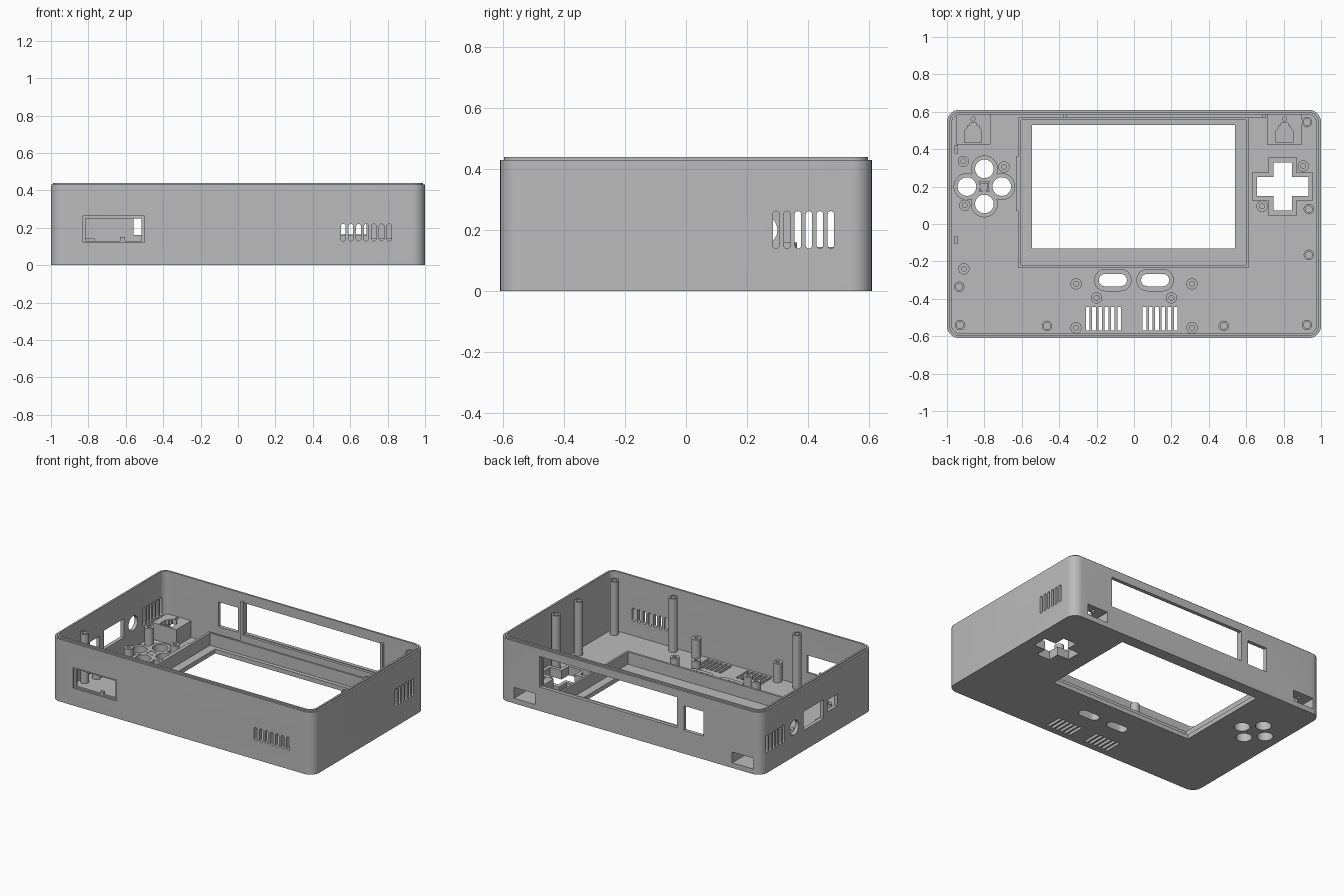
import bpy, bmesh, math

scene = bpy.context.scene
if "Cube" in bpy.data.objects:
    bpy.data.objects.remove(bpy.data.objects["Cube"], do_unlink=True)

grey = bpy.data.materials.new("plain_grey")
grey.use_nodes = True
grey.diffuse_color = (0.5, 0.5, 0.5, 1)
grey.node_tree.nodes["Principled BSDF"].inputs["Base Color"].default_value = (0.5, 0.5, 0.5, 1)

WALL, FLOOR, RIM = 0.025, 0.03, 0.43


# Outlines
def rounded(cx, cy, hx, hy, r=0.0, n=8):
    if r == 0:
        return [(cx + hx, cy + hy), (cx - hx, cy + hy), (cx - hx, cy - hy), (cx + hx, cy - hy)]
    pts = []
    for q, (sx, sy) in enumerate([(1, 1), (-1, 1), (-1, -1), (1, -1)]):
        for i in range(n + 1):
            a = (q + i / n) * math.pi / 2
            pts.append((cx + sx * (hx - r) + r * math.cos(a), cy + sy * (hy - r) + r * math.sin(a)))
    return pts


def circle(cx, cy, r, n=24):
    return [(cx + r * math.cos(math.tau * i / n), cy + r * math.sin(math.tau * i / n)) for i in range(n)]


def span(x0, x1, y0, y1, r=0.0):
    return rounded((x0 + x1) / 2, (y0 + y1) / 2, (x1 - x0) / 2, (y1 - y0) / 2, r)


def cross(cx, cy, hx, hy, w):
    q = [(hx, w), (w, w), (w, hy)]
    pts = q + [(-x, y) for x, y in reversed(q)]
    pts += [(-x, -y) for x, y in pts]
    return [(cx + x, cy + y) for x, y in pts]


# Extrusions along an axis, solid or with a hole
def place(u, v, w, axis):
    return {"z": (u, v, w), "y": (u, w, v), "x": (w, u, v)}[axis]


def extrude(bm, outer, w0, w1, axis="z", inner=None):
    loops = [outer] + ([inner] if inner else [])
    rings = [[[bm.verts.new(place(u, v, w, axis)) for u, v in lp] for w in (w0, w1)] for lp in loops]
    faces = []
    n = len(outer)
    for low, high in rings:
        for i in range(n):
            j = (i + 1) % n
            faces.append(bm.faces.new((low[i], low[j], high[j], high[i])))
    for k in (0, 1):
        if inner:
            a, b = rings[0][k], rings[1][k]
            for i in range(n):
                j = (i + 1) % n
                faces.append(bm.faces.new((a[i], a[j], b[j], b[i])))
        else:
            faces.append(bm.faces.new(rings[0][k]))
    bmesh.ops.recalc_face_normals(bm, faces=faces)


def make(name, *parts):
    bm = bmesh.new()
    for p in parts:
        extrude(bm, *p)
    me = bpy.data.meshes.new(name)
    bm.to_mesh(me)
    bm.free()
    me.materials.append(grey)
    ob = bpy.data.objects.new(name, me)
    scene.collection.objects.link(ob)
    return ob


def activate(ob):
    bpy.ops.object.select_all(action="DESELECT")
    ob.select_set(True)
    bpy.context.view_layer.objects.active = ob


def cut(ob, *parts):
    tool = make("cutter", *parts)
    tool.hide_render = True
    mod = ob.modifiers.new("cut", "BOOLEAN")
    mod.operation, mod.solver, mod.object = "DIFFERENCE", "EXACT", tool
    activate(ob)
    bpy.ops.object.modifier_apply(modifier=mod.name)
    bpy.data.objects.remove(tool, do_unlink=True)


def tube(outer, inner, z0, z1):
    return (outer, z0, z1, "z", inner)


# Shell: open tray with rounded corners
shell = make("shell", (rounded(0, 0, 1, 0.61, 0.065), 0, RIM))
cut(shell, (rounded(0, 0, 1 - WALL, 0.61 - WALL, 0.045), FLOOR, 0.6))
make("rim_lip", tube(rounded(0, 0, 0.988, 0.598, 0.055),
                     rounded(0, 0, 1 - WALL, 0.61 - WALL, 0.045), RIM - 0.002, 0.44))

# Floor openings
FACE = [(-0.8, 0.295), (-0.8, 0.107), (-0.893, 0.2), (-0.707, 0.2)]
PILLS = [-0.113, 0.113]
PAD = (0.795, 0.2)
floor = [span(-0.545, 0.54, -0.13, 0.53)]
floor += [circle(x, y, 0.05) for x, y in FACE]
floor += [rounded(x, -0.3, 0.075, 0.033, 0.033) for x in PILLS]
floor.append(cross(*PAD, 0.138, 0.128, 0.05))
for start in (-0.257, 0.046):
    floor += [span(start + i * 0.0335, start + i * 0.0335 + 0.02, -0.57, -0.445) for i in range(6)]
holes = [(o, -0.1, 0.1) for o in floor]

# Front wall: port window and vents
front = [span(-0.815, -0.515, 0.13, 0.25)]
front += [span(0.55 + i * 0.041, 0.575 + i * 0.041, 0.13, 0.22, 0.012) for i in range(7)]
holes += [(o, -0.7, -0.55, "y") for o in front]

# Back wall: large and small openings, shoulder button windows
BOXES = [-0.86, 0.805]
back = [span(-0.36, 0.69, 0.165, 0.375), span(-0.56, -0.41, 0.16, 0.33)]
back += [span(x - 0.08, x + 0.08, 0.035, 0.11) for x in BOXES]
holes += [(o, 0.55, 0.7, "y") for o in back]

# Side walls: vents, round port, rectangular ports
for start, w0, w1 in ((0.285, 0.9, 1.1), (0.357, -1.1, -0.9)):
    holes += [(span(start + i * 0.036, start + i * 0.036 + 0.021, 0.14, 0.262, 0.01), w0, w1, "x")
              for i in range(6)]
ports = [circle(0.25, 0.2, 0.05), span(-0.07, 0.15, 0.14, 0.27), span(-0.22, -0.115, 0.17, 0.25)]
holes += [(o, -1.1, -0.9, "x") for o in ports]
cut(shell, *holes)
cut(shell, (span(-0.83, -0.5, 0.12, 0.262), -0.7, -0.6, "y"))
make("port_tab", (span(-0.63, -0.605, 0.12, 0.15), -0.6, -0.585, "y"))

# Screen frame with side bump
Z = FLOOR - 0.002
make("screen_frame", tube(span(-0.62, 0.612, -0.235, 0.57), span(-0.604, 0.598, -0.22, 0.557), Z, 0.115))
make("screen_frame_bump", (span(-0.63, -0.61, 0.07, 0.36), Z, 0.115))

# Rims around the button holes
for i, (x, y) in enumerate(FACE):
    make(f"button_rim_{i}", tube(circle(x, y, 0.072), circle(x, y, 0.05), Z, 0.06 + i * 0.0003))
make("button_rim_center", (rounded(-0.8, 0.2, 0.02, 0.02), Z, 0.06))
make("direction_pad_rim", tube(cross(*PAD, 0.163, 0.158, 0.075), cross(*PAD, 0.138, 0.128, 0.05), Z, 0.06))
for x in PILLS:
    make("pill_button_rim", tube(rounded(x, -0.3, 0.1, 0.06, 0.06), rounded(x, -0.3, 0.075, 0.033, 0.033), Z, 0.06))

# Screw posts and board standoffs: x, y, top
POSTS = [(0.925, 0.545, 0.4), (0.935, 0.08, 0.4), (0.935, -0.165, 0.4), (0.925, -0.54, 0.4),
         (0.48, -0.545, 0.4), (-0.465, -0.545, 0.4), (-0.93, -0.54, 0.38), (-0.935, -0.335, 0.37)]
for x, y, top in POSTS:
    make("screw_post", tube(circle(x, y, 0.028), circle(x, y, 0.018), Z, top))
STANDOFFS = [(-0.912, 0.335, 0.16), (-0.695, 0.305, 0.11), (-0.905, 0.1, 0.11), (-0.91, -0.24, 0.16),
             (0.905, 0.31, 0.11), (0.685, 0.095, 0.11)]
for s in (-1, 1):
    STANDOFFS += [(s * 0.31, -0.32, 0.12), (s * 0.2, -0.395, 0.1), (s * 0.31, -0.555, 0.16)]
for x, y, top in STANDOFFS:
    make("standoff", tube(circle(x, y, 0.03), circle(x, y, 0.013), Z, top))

# Shoulder switch housings, hollow towards the back
for x in BOXES:
    box = make("switch_housing", (span(x - 0.093, x + 0.093, 0.425, 0.59), Z, 0.145))
    cut(box, (span(x - 0.08, x + 0.08, 0.432, 0.7), 0.035, 0.11, "z"))
    half = [(0.045, 0.437), (0.045, 0.5), (0.03, 0.515), (0.03, 0.527), (0.018, 0.527), (0.018, 0.54)]
    slot = [(x + u, v) for u, v in half] + [(x - u, v) for u, v in reversed(half)]
    cut(box, (slot, 0.08, 0.2), (circle(x, 0.562, 0.011), 0.08, 0.2))

# Back opening guides and board clips
for x in (-0.37, 0.696):
    make("opening_guide", (span(x - 0.01, x + 0.01, 0.567, 0.59), Z, 0.385))
make("opening_sill", (span(-0.37, 0.696, 0.567, 0.59), Z, 0.16))
for y in (-0.085, 0.4):
    make("board_clip", (span(-0.96, -0.942, y - 0.022, y + 0.022), Z, 0.12))

for ob in list(scene.objects):
    if ob.type == "MESH" and grey.name in ob.data.materials:
        activate(ob)
        bpy.ops.object.shade_smooth_by_angle(angle=math.radians(30))
